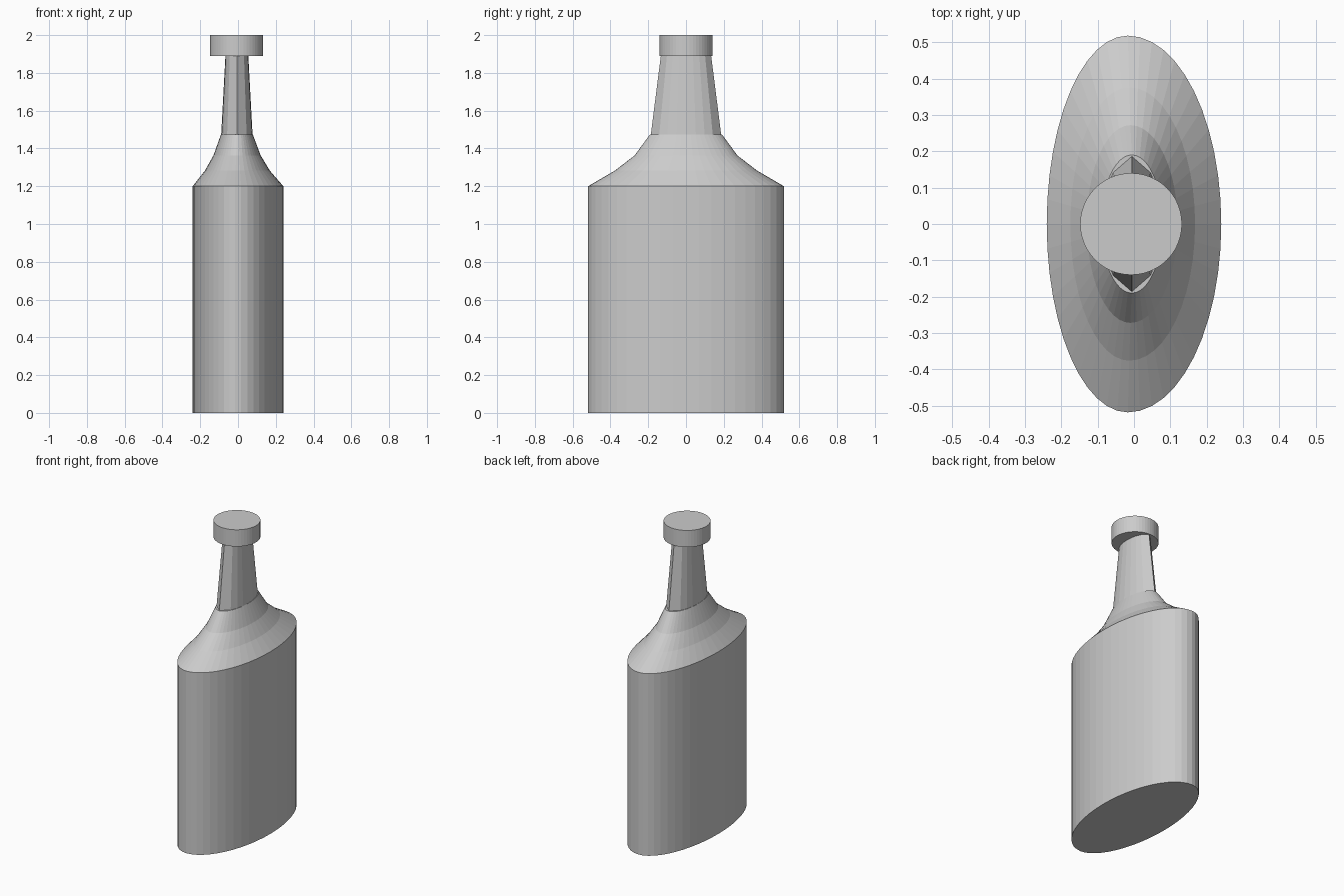
import bpy, bmesh
from math import sin, cos, pi

if "Cube" in bpy.data.objects:
    bpy.data.objects.remove(bpy.data.objects["Cube"])


def loft(name, rings):
    """Skin a closed solid through rings with equal point counts."""
    bm = bmesh.new()
    loops = [[bm.verts.new(p) for p in ring] for ring in rings]
    n = len(loops[0])
    for a, b in zip(loops, loops[1:]):
        for i in range(n):
            j = (i + 1) % n
            bm.faces.new((a[i], a[j], b[j], b[i]))
    bm.faces.new(loops[0][::-1])
    bm.faces.new(loops[-1])
    bmesh.ops.recalc_face_normals(bm, faces=bm.faces[:])
    mesh = bpy.data.meshes.new(name)
    bm.to_mesh(mesh)
    bm.free()
    obj = bpy.data.objects.new(name, mesh)
    bpy.context.collection.objects.link(obj)
    return obj


def oval(z, left, right, ry, cx, n=48):
    """Oval whose left and right halves may differ in width."""
    ring = []
    for i in range(n):
        c, s = cos(2 * pi * i / n), sin(2 * pi * i / n)
        ring.append((cx + c * ((right - cx) if c > 0 else (cx + left)), ry * s, z))
    return ring


# Oval body with stepped concave shoulder
loft("bottle_body", [
    oval(0.0, 0.24, 0.24, 0.518, -0.017),
    oval(1.2, 0.24, 0.24, 0.518, -0.017),
    oval(1.283, 0.175, 0.168, 0.376, -0.013),
    oval(1.363, 0.13, 0.12, 0.272, -0.01),
    oval(1.475, 0.09, 0.078, 0.19, -0.006),
])

# Tapered neck with a pointed, faceted section
quarter = [(1, 0), (0.96, 0.28), (0.84, 0.53), (0.62, 0.76)]
section = (quarter + [(0, 1)] + [(-x, y) for x, y in quarter[:0:-1]]
           + [(-x, -y) for x, y in quarter] + [(0, -1)]
           + [(x, -y) for x, y in quarter[:0:-1]])


def neck_ring(z, rx, ry):
    return [(-0.006 + x * rx, y * ry, z) for x, y in section]


loft("bottle_neck", [neck_ring(1.46, 0.084, 0.187), neck_ring(1.475, 0.083, 0.186),
                     neck_ring(1.9, 0.06, 0.132)])

# Round stopper
loft("bottle_cap", [oval(z, 0.148, 0.132, 0.14, -0.008) for z in (1.89, 2.0)])
